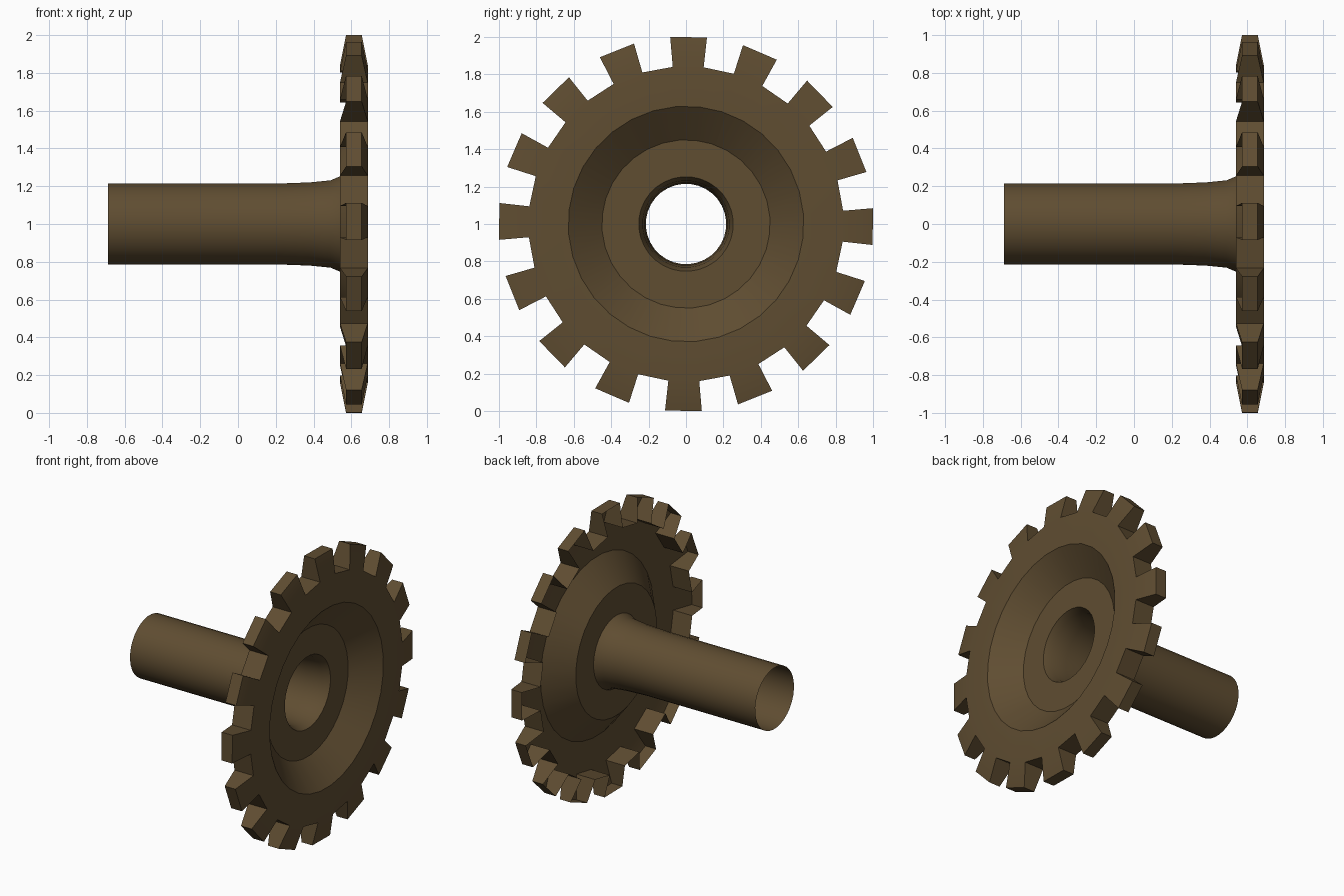
import bpy, bmesh, math

if "Cube" in bpy.data.objects:
    bpy.data.objects.remove(bpy.data.objects["Cube"])

SEG = 32                              # 16 teeth + 16 gaps
START = math.radians(0.8 - 5.625)     # first tooth is turned slightly off vertical
STEP = 2 * math.pi / SEG

brown = bpy.data.materials.new("dark brown metal")
brown.diffuse_color = (0.115, 0.074, 0.031, 1)
brown.use_nodes = True
brown.node_tree.nodes["Principled BSDF"].inputs["Base Color"].default_value = brown.diffuse_color


def ring(bm, r, x):
    """Circle of vertices around the horizontal shaft axis (z = 1)."""
    return [bm.verts.new((x, r * math.sin(START + i * STEP),
                          1 + r * math.cos(START + i * STEP))) for i in range(SEG)]


def loft(bm, profile):
    """Join circles (radius, x) into one surface and return them."""
    rings = [ring(bm, r, x) for r, x in profile]
    for a, b in zip(rings, rings[1:]):
        for i in range(SEG):
            j = (i + 1) % SEG
            bm.faces.new((a[i], b[i], b[j], a[j]))
    return rings


def finish(bm, name):
    mesh = bpy.data.meshes.new(name)
    bm.to_mesh(mesh)
    bm.free()
    mesh.materials.append(brown)
    obj = bpy.data.objects.new(name, mesh)
    bpy.context.collection.objects.link(obj)
    bpy.ops.object.select_all(action='DESELECT')
    obj.select_set(True)
    bpy.context.view_layer.objects.active = obj
    bpy.ops.object.shade_smooth_by_angle(angle=math.radians(30))
    return obj


# Dished gear wheel: open-backed sheet with hollow tapered teeth
bm = bmesh.new()
front = loft(bm, [(0.843, 0.687), (0.63, 0.687), (0.45, 0.54), (0.253, 0.54)])[0]
back = ring(bm, 0.843, 0.54)
tip_front = ring(bm, 1.0036, 0.655)
tip_back = ring(bm, 1.0036, 0.572)
for i in range(SEG):
    j = (i + 1) % SEG
    if i % 2:                         # gap between teeth: rim wall
        bm.faces.new((front[i], front[j], back[j], back[i]))
    else:                             # tooth: front, tip and two sides
        bm.faces.new((front[i], front[j], tip_front[j], tip_front[i]))
        bm.faces.new((tip_front[i], tip_front[j], tip_back[j], tip_back[i]))
        bm.faces.new((front[i], tip_front[i], tip_back[i], back[i]))
        bm.faces.new((front[j], back[j], tip_back[j], tip_front[j]))
bmesh.ops.recalc_face_normals(bm, faces=bm.faces)
if sum(f.normal.x * f.calc_area() for f in bm.faces) < 0:
    bmesh.ops.reverse_faces(bm, faces=bm.faces)
finish(bm, "gear_wheel")

# Hollow shaft flaring into the wheel
bm = bmesh.new()
loft(bm, [(0.253, 0.54), (0.232, 0.49), (0.221, 0.38), (0.215, 0.22), (0.215, -0.687)])
bmesh.ops.recalc_face_normals(bm, faces=bm.faces)
f = next(iter(bm.faces))
c = f.calc_center_median()
if f.normal.y * c.y + f.normal.z * (c.z - 1) < 0:
    bmesh.ops.reverse_faces(bm, faces=bm.faces)
finish(bm, "hollow_shaft")
